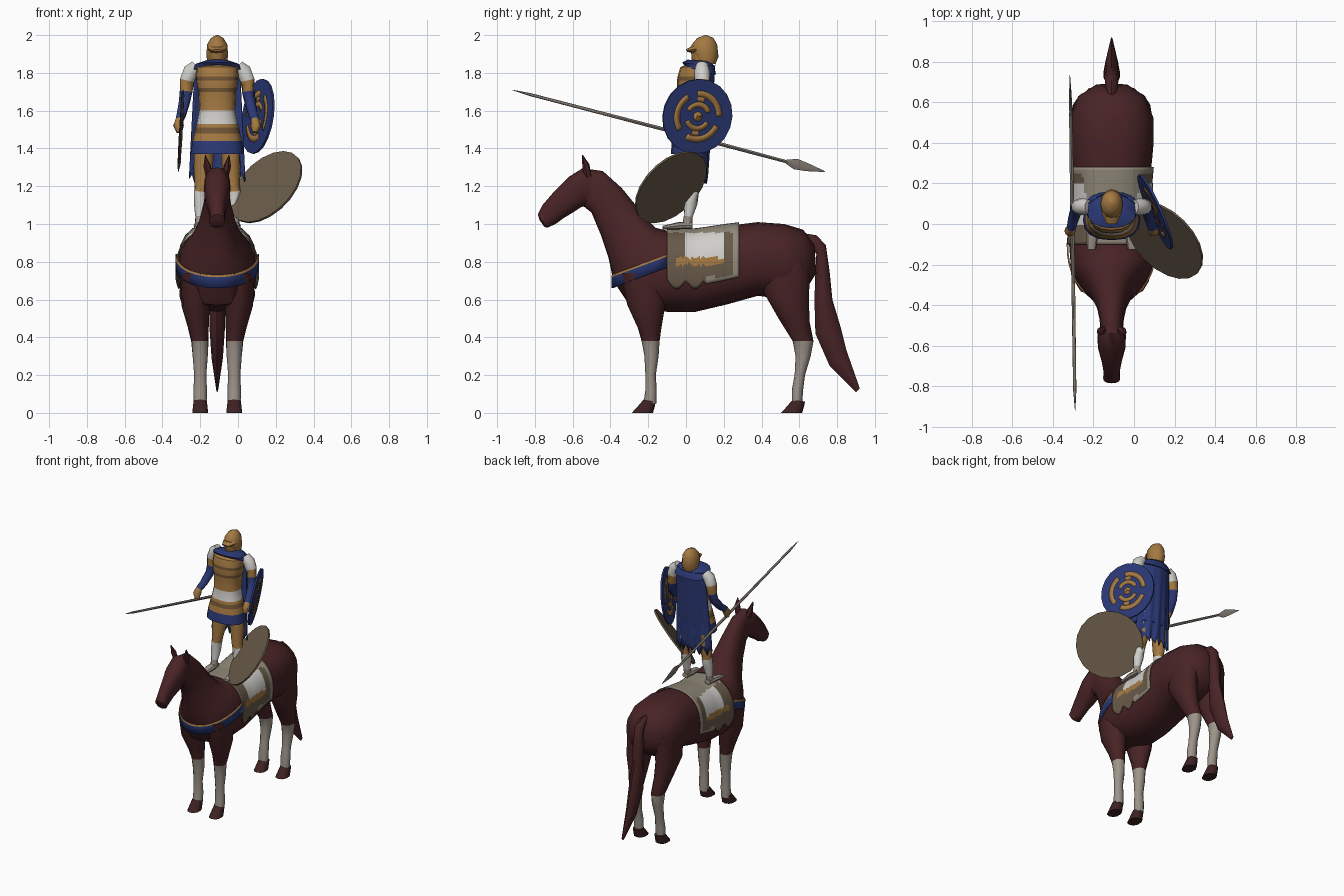
import bpy, bmesh, math
from mathutils import Vector, Matrix

if "Cube" in bpy.data.objects:
    bpy.data.objects.remove(bpy.data.objects["Cube"])

X0 = -0.11  # centre line of horse and rider


def material(name, *srgb):
    col = [(c / 255 / 12.92) if c < 11 else ((c / 255 + 0.055) / 1.055) ** 2.4 for c in srgb] + [1]
    m = bpy.data.materials.new(name)
    m.use_nodes = True
    m.diffuse_color = col
    bsdf = m.node_tree.nodes["Principled BSDF"]
    bsdf.inputs["Base Color"].default_value = col
    bsdf.inputs["Roughness"].default_value = 0.8
    return m


HORSE = material("chestnut coat", 72, 35, 37)
HOOF = material("dark hoof", 62, 34, 34)
SOCK = material("pale sock", 158, 148, 138)
BLUE = material("blue cloth", 43, 57, 118)
GOLD = material("bronze", 164, 121, 66)
WHITE = material("white linen", 208, 206, 202)
WOOD = material("brown wood", 104, 90, 73)
FELT = material("grey felt", 146, 138, 122)
STEEL = material("grey steel", 122, 113, 105)
MAIL = material("dark bronze", 112, 84, 52)


def build(name, verts, faces, mats, rule=None, smooth=True, solid=0):
    me = bpy.data.meshes.new(name)
    me.from_pydata([tuple(v) for v in verts], [], faces)
    bm = bmesh.new()
    bm.from_mesh(me)
    bmesh.ops.recalc_face_normals(bm, faces=bm.faces)
    bm.to_mesh(me)
    bm.free()
    for m in mats:
        me.materials.append(m)
    for p in me.polygons:
        p.use_smooth = smooth
        if rule:
            p.material_index = mats.index(rule(p.center))
    me.set_sharp_from_angle(angle=math.radians(45))
    ob = bpy.data.objects.new(name, me)
    bpy.context.collection.objects.link(ob)
    if solid:
        ob.modifiers.new("thickness", "SOLIDIFY").thickness = solid
    return ob


def skin(name, rings, mats, rule=None, smooth=True):
    n = len(rings[0])
    faces = [(i * n + j, i * n + (j + 1) % n, (i + 1) * n + (j + 1) % n, (i + 1) * n + j)
             for i in range(len(rings) - 1) for j in range(n)]
    faces += [tuple(range(n)), tuple(range((len(rings) - 1) * n, len(rings) * n))]
    return build(name, [v for r in rings for v in r], faces, mats, rule, smooth)


def power(v, e):
    return math.copysign(abs(v) ** e, v)


def section_point(st, t, e=0.85, grow=0.0):
    # a section runs from point (y, z) to point (y, z), with half width and side offset
    ty, tz, by, bz, w = st[:5]
    off = st[5] if len(st) > 5 else 0
    a = Vector((0, ty - by, tz - bz)) / 2
    c = Vector((X0 + off, (ty + by) / 2, (tz + bz) / 2))
    a *= 1 + grow / a.length
    return c + a * power(math.cos(t), e) + Vector((w + grow, 0, 0)) * power(math.sin(t), e)


def loft(name, stations, mats, rule=None, n=16, e=0.85, smooth=True):
    rings = [[section_point(s, 2 * math.pi * k / n, e) for k in range(n)] for s in stations]
    return skin(name, rings, mats, rule, smooth)


def tube(name, pts, radii, mats, rule=None, n=10):
    pts = [Vector(p) for p in pts]
    rings = []
    for i, p in enumerate(pts):
        d = pts[min(i + 1, len(pts) - 1)] - pts[max(i - 1, 0)]
        q = d.to_track_quat('Z', 'Y')
        rings.append([p + q @ Vector((math.cos(k * math.tau / n), math.sin(k * math.tau / n), 0)) * radii[i]
                      for k in range(n)])
    return skin(name, rings, mats, rule)


# Horse body and neck
trunk = [(.62, .97, .64, .66, .165), (.52, 1.0, .53, .6, .205), (.38, 1.01, .38, .62, .205),
         (.22, .99, .22, .575, .19), (.05, .965, .05, .535, .195), (-.1, .965, -.1, .535, .21)]
neck = [(-.16, .98, -.3, .57, .2), (-.2, 1.02, -.385, .7, .145), (-.25, 1.08, -.41, .82, .105),
        (-.34, 1.19, -.45, .94, .075), (-.44, 1.28, -.5, 1.06, .06), (-.51, 1.29, -.55, 1.1, .055)]
loft("horse_body", [(.68, .89, .69, .74, .08)] + trunk + neck, [HORSE], n=20)
loft("horse_head", [(-.48, 1.28, -.5, 1.1, .05), (-.54, 1.3, -.555, 1.09, .07), (-.62, 1.25, -.6, 1.06, .068),
                    (-.7, 1.17, -.65, 1.03, .05), (-.76, 1.1, -.69, 1.0, .04), (-.785, 1.05, -.735, .98, .042),
                    (-.775, 1.02, -.75, .985, .025)], [HORSE])
loft("horse_tail", [(.63, .95, .65, .87, .025), (.69, .94, .67, .87, .03), (.74, .89, .69, .84, .035),
                    (.76, .75, .685, .75, .04), (.775, .6, .68, .6, .04), (.82, .45, .685, .42, .04),
                    (.85, .33, .76, .25, .03), (.92, .13, .9, .11, .005)], [HORSE], n=8, e=1)

# Legs, hooves and ears, on both sides
def leg_rule(c):
    return SOCK if c.z < .38 else HORSE


for side, s in (("left", 1), ("right", -1)):
    front = [(-.35, .74, -.08, .74, .085, .11), (-.31, .57, -.11, .57, .075, .115), (-.255, .45, -.13, .45, .055, .1),
             (-.235, .38, -.14, .38, .043, .092), (-.22, .3, -.145, .3, .04, .09), (-.215, .2, -.16, .2, .032, .09),
             (-.215, .12, -.155, .12, .036, .09), (-.225, .05, -.155, .05, .034, .09)]
    rear = [(.38, .82, .66, .82, .08, .11), (.41, .64, .65, .6, .08, .12), (.49, .5, .655, .48, .06, .105),
            (.565, .38, .675, .38, .046, .092), (.58, .3, .66, .3, .04, .09), (.575, .2, .63, .2, .032, .09),
            (.56, .12, .62, .12, .036, .09), (.56, .05, .615, .05, .034, .09)]
    for part, st, y in (("front", front, -.225), ("rear", rear, .565)):
        loft(f"{part}_{side}_leg", [(*v[:5], v[5] * s) for v in st], [HORSE, SOCK], leg_rule, n=12, e=1)
        hoof = [(y, .07, y + .065, .06, .036, .09 * s), (y - .03, .035, y + .06, .035, .04, .09 * s),
                (y - .062, 0, y + .05, 0, .044, .09 * s)]
        loft(f"{part}_{side}_hoof", hoof, [HOOF], n=10)
    tube(f"{side}_ear", [(X0 + s * .04, -.52, 1.25), (X0 + s * .055, -.53, 1.31), (X0 + s * .063, -.548, 1.365)],
         [.02, .02, .002], [HORSE], n=6)

# Saddle blanket, following the trunk with a zigzag front hem
def blanket_rule(c):
    if c.y > .255 or (c.z < .72 and c.y > .1):
        return FELT
    if .0 < c.y < .2 and .82 < c.z < .955:
        return WHITE
    if -.06 < c.y < .2 and .785 < c.z < .82:
        return GOLD
    return FELT if c.z > .955 else WOOD


rows, cols, grid = 24, 44, []
span = sorted(trunk)
for i in range(rows + 1):
    y = -.1 + .38 * i / rows
    k = max(j for j in range(len(span) - 1) if span[j][0] <= y)
    f = (y - span[k][0]) / (span[k + 1][0] - span[k][0])
    st = [a + (b - a) * f for a, b in zip(span[k], span[k + 1])]
    reach = 1.87 if y > .1 else 1.72 + .22 * abs(math.sin((y + .1) * math.pi / .1))
    grid += [section_point(st, reach * (2 * j / cols - 1), .85, .012) for j in range(cols + 1)]
quads = [(a, a + 1, a + cols + 2, a + cols + 1) for i in range(rows) for j in range(cols)
         for a in [i * (cols + 1) + j]]
build("saddle_blanket", grid, quads, [FELT, WHITE, GOLD, WOOD], blanket_rule, solid=.006)

# Chest strap with a bronze upper edge
levels, steps, strap = (0, .058, .07), 24, []
for i in range(steps + 1):
    t = math.pi * (i / steps - .5)
    c = power(math.cos(t), .9)
    for h in levels:
        strap.append((X0 + .222 * math.sin(t), -.1 - .295 * c, .77 - .11 * c + h))
quads = [(i * 3 + j, i * 3 + j + 1, i * 3 + j + 4, i * 3 + j + 3) for i in range(steps) for j in range(2)]
ob = build("chest_strap", strap, quads, [BLUE, GOLD], solid=.008)
for p in ob.data.polygons:
    p.material_index = p.index % 2

# Rider torso in bands of armour and tunic
def torso_rule(c):
    z = c.z
    if z < 1.44:
        return BLUE
    if 1.53 < z < 1.6:
        return WHITE
    return MAIL if 1.48 < z < 1.51 or 1.7 < z < 1.72 or 1.76 < z < 1.78 else GOLD


loft("rider_torso", [(-.08, 1.37, .12, 1.37, .142), (-.075, 1.44, .12, 1.44, .13), (-.065, 1.48, .12, 1.48, .122),
                     (-.06, 1.51, .12, 1.51, .115), (-.055, 1.53, .115, 1.53, .108), (-.045, 1.6, .115, 1.6, .095),
                     (-.045, 1.7, .13, 1.7, .1), (-.047, 1.72, .13, 1.72, .105), (-.047, 1.76, .135, 1.76, .11),
                     (-.045, 1.78, .14, 1.78, .112), (-.03, 1.83, .14, 1.83, .11), (.03, 1.86, .12, 1.86, .05)],
     [GOLD, BLUE, WHITE, MAIL], torso_rule)
loft("collar", [(.0, 1.83, .16, 1.79, .132), (-.02, 1.855, .15, 1.83, .12), (.01, 1.87, .135, 1.86, .06)], [BLUE])
loft("head", [(.05, 1.83, .13, 1.83, .035), (.03, 1.87, .14, 1.87, .042), (.025, 1.94, .14, 1.94, .043)], [GOLD], n=12)
loft("helmet", [(.05, 1.875, .155, 1.845, .054), (.025, 1.91, .172, 1.885, .057), (.03, 1.95, .165, 1.95, .054),
                (.06, 1.985, .145, 1.985, .033), (.1, 2.0, .11, 2.0, .005)], [GOLD], n=12, e=1)
loft("visor", [(.06, 1.955, .05, 1.9, .05), (.0, 1.925, .005, 1.912, .025)], [GOLD], n=8)

# Rider limbs
def arm_rule(c):
    return WHITE if c.z > 1.76 else GOLD if c.z > 1.7 or c.z < 1.55 else BLUE


def limb_rule(c):
    return SOCK if c.z < 1.04 else WHITE if c.z < 1.17 else GOLD


for side, s in (("left", 1), ("right", -1)):
    tube(f"{side}_arm", [(X0 + s * x, y, z) for x, y, z in
                         [(.11, .085, 1.835), (.14, .085, 1.81), (.16, .085, 1.76), (.165, .085, 1.7),
                          (.175, .07, 1.64), (.19, .02, 1.58), (.2, -.02, 1.55), (.205, -.035, 1.52),
                          (.2, -.045, 1.485)]],
         [.035, .042, .04, .034, .03, .026, .022, .028, .015], [WHITE, GOLD, BLUE], arm_rule)
    tube(f"{side}_leg", [(X0 + s * x, y, z) for x, y, z in
                         [(.065, .05, 1.42), (.075, .045, 1.3), (.082, .03, 1.2), (.086, .03, 1.17),
                          (.09, .025, 1.11), (.092, .012, 1.04), (.093, .005, .985)]],
         [.055, .05, .038, .038, .036, .024, .026], [GOLD, WHITE, SOCK], limb_rule)
    loft(f"{side}_foot", [(.035, 1.01, .035, .975, .024, s * .093), (-.04, 1.01, -.04, .972, .03, s * .095),
                          (-.125, .99, -.125, .972, .022, s * .1)], [SOCK], n=8)

# Cape with folds and a ragged hem
rows, cols, cape = 12, 20, []
for i in range(rows + 1):
    f = i / rows
    for j in range(cols + 1):
        u = 2 * j / cols - 1
        hem = .03 * math.sin(j * 2.1) * f ** 4
        fold = .008 * math.cos(u * 14) * f
        cape.append((X0 + u * (.12 + .03 * f), .155 - .045 * f - .055 * u * u + fold, 1.84 - .6 * f + hem))
quads = [(a, a + 1, a + cols + 2, a + cols + 1) for i in range(rows) for j in range(cols)
         for a in [i * (cols + 1) + j]]
build("cape", cape, quads, [BLUE], solid=.006)

# Spear: shaft and leaf blade
tube("spear_shaft", [(-.29, -.92, 1.71), (-.292, -.82, 1.684), (-.305, .1, 1.445), (-.312, .55, 1.325)],
     [.001, .008, .01, .008], [STEEL], n=8)
loft("spear_blade", [(.53, 1.34, .525, 1.322, .008, -.2), (.59, 1.345, .57, 1.29, .008, -.202),
                     (.65, 1.32, .635, 1.28, .006, -.204), (.735, 1.28, .733, 1.275, .001, -.206)],
     [STEEL], n=4, e=1, smooth=False)


# Round shields
def frame(center, normal):
    return Matrix.Translation(center) @ Vector(normal).to_track_quat('Z', 'Y').to_matrix().to_4x4()


def disc(name, m, r, half, mat, n=20):
    rings = [[m @ Vector((q * math.cos(k * math.tau / n), q * math.sin(k * math.tau / n), z)) for k in range(n)]
             for q, z in ((r, -half), (r, half))]
    return skin(name, rings, [mat], smooth=False)


def arcs(name, m, pieces, half, mat):
    verts, faces = [], []
    for r0, r1, a0, a1 in pieces:
        for z in (-half, half):
            for i in range(13):
                a = math.radians(a0 + (a1 - a0) * i / 12)
                if i:
                    b = len(verts)
                    faces.append((b - 2, b - 1, b + 1, b))
                verts += [m @ Vector((r * math.cos(a), r * math.sin(a), z)) for r in (r0, r1)]
    return build(name, verts, faces, [mat], smooth=False, solid=.001)


blue_frame = frame((.105, .06, 1.57), (.9, .39, -.14))
disc("blue_shield", blue_frame, .2, .006, BLUE)
arcs("shield_pattern", blue_frame, [(.105, .138, a, a + 95) for a in (0, 120, 240)]
     + [(.05, .078, 20, 150), (.05, .078, 200, 330), (.078, .105, 70, 95), (.078, .105, 250, 275), (0, .026, 0, 360)],
     .008, GOLD)
disc("wooden_shield", frame((.15, -.08, 1.195), (-1, -1, 1)), .23, .006, WOOD)
